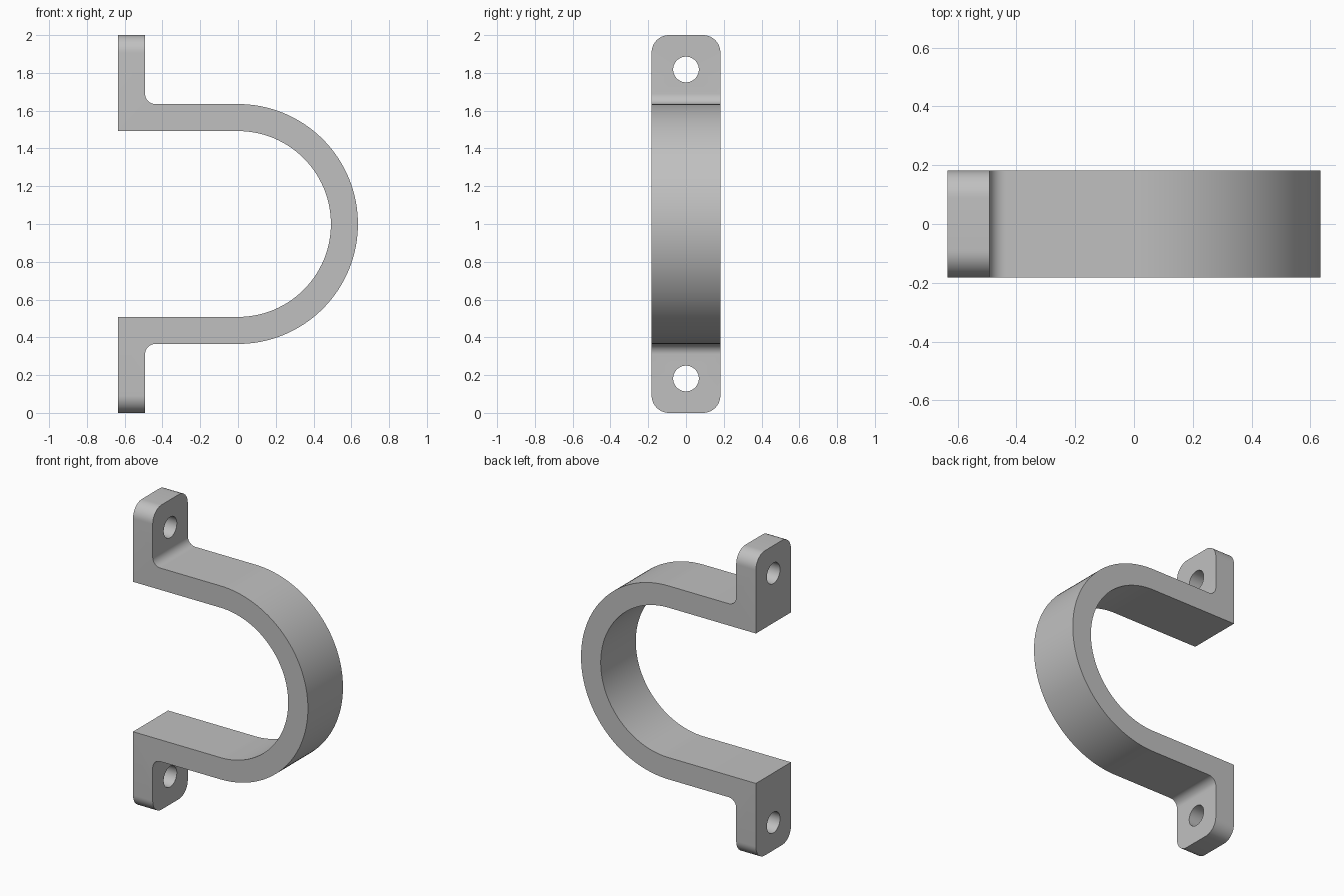
import bpy, bmesh
from math import sin, cos, pi
from mathutils import Matrix

if "Cube" in bpy.data.objects:
    bpy.data.objects.remove(bpy.data.objects["Cube"], do_unlink=True)

R_OUT, R_IN = 0.635, 0.492      # bend radii
HALF_W = 0.182                  # half the strap width
MID = 1.0                       # height of the bend axis
FILLET, CORNER = 0.055, 0.092
HOLE_R, HOLE_INSET = 0.068, 0.182
BACK, FACE = -R_OUT, -R_IN      # back and front planes of the feet


def arc(cx, cz, r, a0, a1, n):
    return [(cx + r * cos(a0 + (a1 - a0) * i / n),
             cz + r * sin(a0 + (a1 - a0) * i / n)) for i in range(n + 1)]


# Side profile: the outer outline, then the inner one back
upper_foot = [(BACK, MID), (FACE, MID)] + arc(
    FACE + FILLET, R_OUT + FILLET, FILLET, pi, 1.5 * pi, 10)
lower_foot = [(x, -z) for x, z in reversed(upper_foot)]
outer = upper_foot + arc(0, 0, R_OUT, pi / 2, -pi / 2, 64) + lower_foot
inner = [(BACK, -R_IN)] + arc(0, 0, R_IN, -pi / 2, pi / 2, 64) + [(BACK, R_IN)]

bm = bmesh.new()
side = bm.faces.new([bm.verts.new((x, -HALF_W, z + MID)) for x, z in outer + inner])
ext = bmesh.ops.extrude_face_region(bm, geom=[side])
bmesh.ops.translate(bm, vec=(0, 2 * HALF_W, 0),
                    verts=[v for v in ext["geom"] if isinstance(v, bmesh.types.BMVert)])

# Rounded corners at the ends of the feet
ends = [e for e in bm.edges
        if abs(e.verts[0].co.y - e.verts[1].co.y) < 1e-4
        and all(abs(abs(v.co.z - MID) - MID) < 1e-4 for v in e.verts)]
bmesh.ops.bevel(bm, geom=ends, offset=CORNER, segments=12, profile=0.5, affect="EDGES")
bmesh.ops.recalc_face_normals(bm, faces=bm.faces)
mesh = bpy.data.meshes.new("clamp_strap")
bm.to_mesh(mesh)
bm.free()
strap = bpy.data.objects.new("clamp_strap", mesh)
bpy.context.collection.objects.link(strap)

# Plain grey metal
metal = bpy.data.materials.new("grey_metal")
metal.use_nodes = True
grey = (0.53, 0.53, 0.53, 1)
metal.diffuse_color = grey
metal.node_tree.nodes["Principled BSDF"].inputs["Base Color"].default_value = grey
mesh.materials.append(metal)

# Screw holes through both feet
bm = bmesh.new()
for z in (HOLE_INSET, 2 * MID - HOLE_INSET):
    bmesh.ops.create_cone(
        bm, cap_ends=True, segments=48, radius1=HOLE_R, radius2=HOLE_R, depth=0.4,
        matrix=Matrix.Translation(((BACK + FACE) / 2, 0, z)) @ Matrix.Rotation(pi / 2, 4, "Y"))
cut_mesh = bpy.data.meshes.new("hole_cutter")
bm.to_mesh(cut_mesh)
bm.free()
cut_mesh.materials.append(metal)
cutter = bpy.data.objects.new("hole_cutter", cut_mesh)
cutter.hide_render = True
bpy.context.collection.objects.link(cutter)

bpy.ops.object.select_all(action="DESELECT")
bpy.context.view_layer.objects.active = strap
strap.select_set(True)
mod = strap.modifiers.new("screw_holes", "BOOLEAN")
mod.operation = "DIFFERENCE"
mod.solver = "EXACT"
mod.object = cutter
bpy.ops.object.modifier_apply(modifier=mod.name)
bpy.data.objects.remove(cutter, do_unlink=True)
bpy.ops.object.shade_smooth_by_angle(angle=pi / 6)
